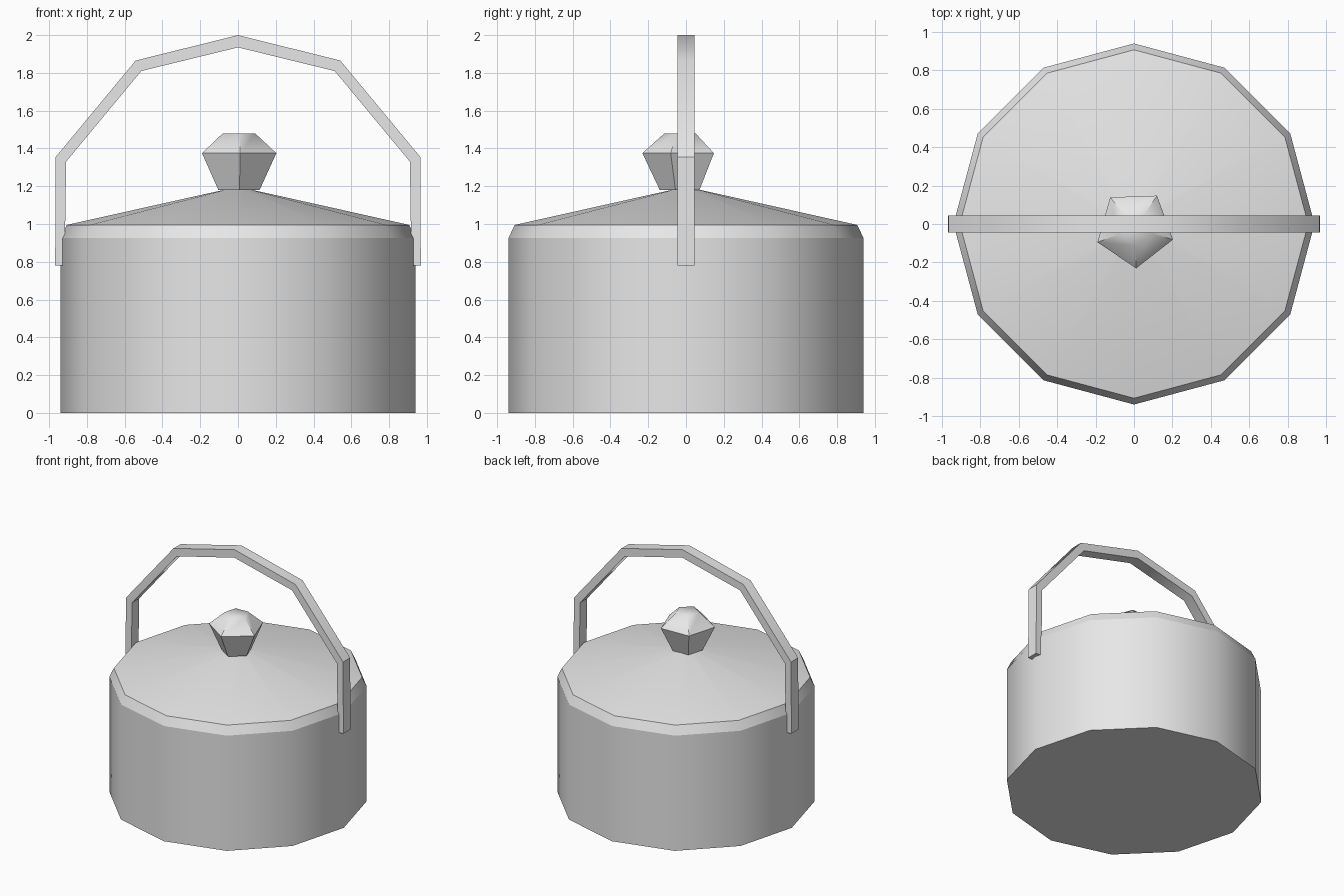
import bpy
import bmesh
from math import cos, sin, pi, radians

cube = bpy.data.objects.get("Cube")
if cube:
    bpy.data.objects.remove(cube, do_unlink=True)

# One plain grey metal for the whole pot
metal = bpy.data.materials.new("grey metal")
metal.use_nodes = True
grey = (0.8, 0.8, 0.8, 1)
metal.diffuse_color = grey
metal.node_tree.nodes["Principled BSDF"].inputs["Base Color"].default_value = grey


def finish(name, bm, angle):
    bmesh.ops.recalc_face_normals(bm, faces=bm.faces)
    mesh = bpy.data.meshes.new(name)
    bm.to_mesh(mesh)
    bm.free()
    mesh.materials.append(metal)
    obj = bpy.data.objects.new(name, mesh)
    bpy.context.collection.objects.link(obj)
    bpy.ops.object.select_all(action="DESELECT")
    obj.select_set(True)
    bpy.context.view_layer.objects.active = obj
    bpy.ops.object.shade_smooth_by_angle(angle=radians(angle))
    return obj


def lathe(name, profile, sides, angle, turn=0, centre=(0, 0), bottom=False, top=False):
    """Polygonal rings through (radius, height) points, with optional caps."""
    bm = bmesh.new()
    steps = [radians(turn) + 2 * pi * i / sides for i in range(sides)]
    rings = [[bm.verts.new((centre[0] + r * cos(a), centre[1] + r * sin(a), z))
              for a in steps] for r, z in profile]
    for low, high in zip(rings, rings[1:]):
        for i in range(sides):
            j = (i + 1) % sides
            bm.faces.new((low[i], low[j], high[j], high[i]))
    if bottom:
        bm.faces.new(rings[0][::-1])
    if top:
        bm.faces.new(rings[-1])
    return finish(name, bm, angle)


# Twelve-sided pot, with its bevelled rim and shallow conical lid
lathe("pot_body", [(0.94, 0), (0.94, 0.925)], 12, 35, bottom=True)
lathe("rim", [(0.94, 0.925), (0.907, 0.995)], 12, 35)
lathe("lid", [(0.907, 0.995), (0.065, 1.183)], 12, 35, top=True)

# Five-sided knob, slightly off the lid's centre
lathe("lid_knob", [(0.115, 1.18), (0.207, 1.375), (0.09, 1.48)], 5, 50,
      turn=-88, centre=(0.004, -0.024), bottom=True, top=True)

# Arched handle: half outlines mirrored across x, then given depth
outer = [(0.968, 0.78), (0.965, 1.355), (0.542, 1.865), (0, 2.0)]
inner = [(0.918, 0.78), (0.91, 1.33), (0.512, 1.81), (0, 1.935)]
bm = bmesh.new()
sections = []
for side in (1, -1):
    pairs = list(zip(outer, inner))
    if side < 0:
        pairs = pairs[-2::-1]
    for (ox, oz), (ix, iz) in pairs:
        corners = ((ox, -1, oz), (ox, 1, oz), (ix, 1, iz), (ix, -1, iz))
        sections.append([bm.verts.new((side * x, 0.045 * y, z)) for x, y, z in corners])
for a, b in zip(sections, sections[1:]):
    for i in range(4):
        j = (i + 1) % 4
        bm.faces.new((a[i], a[j], b[j], b[i]))
for end in (sections[0], sections[-1]):
    bm.faces.new(end)
finish("carrying_handle", bm, 38)
